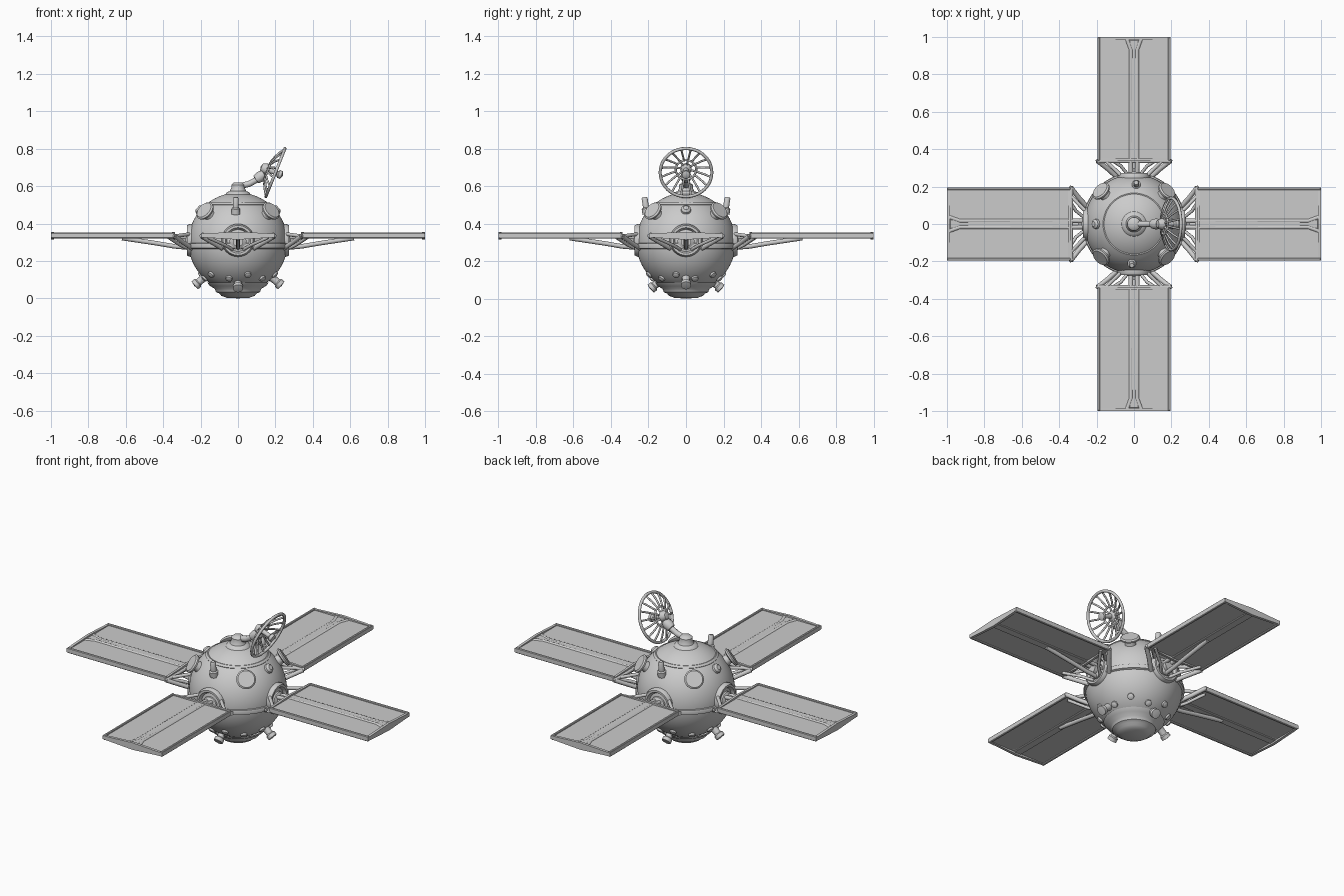
import bpy, bmesh, math
from mathutils import Vector, Matrix

if "Cube" in bpy.data.objects:
    bpy.data.objects.remove(bpy.data.objects["Cube"])

C = Vector((0, 0, 0.30))   # body centre
R = 0.265                  # body radius


def add(name, bm, smooth=True):
    bmesh.ops.recalc_face_normals(bm, faces=bm.faces[:])
    me = bpy.data.meshes.new(name)
    bm.to_mesh(me)
    bm.free()
    ob = bpy.data.objects.new(name, me)
    bpy.context.collection.objects.link(ob)
    if smooth:
        bpy.ops.object.select_all(action='DESELECT')
        ob.select_set(True)
        bpy.context.view_layer.objects.active = ob
        bpy.ops.object.shade_smooth_by_angle(angle=math.radians(40))
    return ob


def lathe(name, profile, loc=(0, 0, 0), direction=(0, 0, 1), steps=32):
    """Spin (radius, height) points about an axis."""
    bm = bmesh.new()
    vs = [bm.verts.new((r, 0, h)) for r, h in profile]
    es = [bm.edges.new(p) for p in zip(vs, vs[1:])]
    bmesh.ops.spin(bm, geom=vs + es, cent=(0, 0, 0), axis=(0, 0, 1),
                   angle=math.tau, steps=steps)
    bmesh.ops.remove_doubles(bm, verts=bm.verts[:], dist=1e-5)
    rot = Vector(direction).to_track_quat('Z', 'Y').to_matrix().to_4x4()
    bm.transform(Matrix.Translation(loc) @ rot)
    return add(name, bm)


def tube(name, pts, r, closed=False, res=2):
    """Round bar along a path, turned into a mesh."""
    cu = bpy.data.curves.new(name, 'CURVE')
    cu.dimensions = '3D'
    cu.bevel_depth, cu.bevel_resolution, cu.use_fill_caps = r, res, True
    sp = cu.splines.new('POLY')
    sp.points.add(len(pts) - 1)
    for p, co in zip(sp.points, pts):
        p.co = (*co, 1)
    sp.use_cyclic_u = closed
    ob = bpy.data.objects.new(name, cu)
    bpy.context.collection.objects.link(ob)
    bpy.ops.object.select_all(action='DESELECT')
    ob.select_set(True)
    bpy.context.view_layer.objects.active = ob
    bpy.ops.object.convert(target='MESH')
    ob = bpy.context.view_layer.objects.active
    bpy.ops.object.shade_smooth_by_angle(angle=math.radians(50))
    return ob


def box(name, lo, hi, bevel=0.003):
    lo, hi = Vector(lo), Vector(hi)
    bm = bmesh.new()
    bmesh.ops.create_cube(bm, size=1)
    bm.transform(Matrix.Translation((lo + hi) / 2) @ Matrix.Diagonal((*(hi - lo), 1)))
    if bevel:
        bmesh.ops.bevel(bm, geom=bm.edges[:], offset=bevel, segments=1, affect='EDGES')
    return add(name, bm, False)


def end_rail(name, x0, x1):
    """Shallow lens-shaped bar across the panel end."""
    prof = [(-0.196, 0.326), (0, 0.314), (0.196, 0.326), (0.196, 0.346), (0, 0.356), (-0.196, 0.346)]
    bm = bmesh.new()
    f = bm.faces.new([bm.verts.new((x0, y, z)) for y, z in prof])
    ext = bmesh.ops.extrude_face_region(bm, geom=[f])['geom']
    bmesh.ops.translate(bm, vec=(x1 - x0, 0, 0),
                        verts=[v for v in ext if isinstance(v, bmesh.types.BMVert)])
    return add(name, bm, False)


def spin_copies(parts, angles):
    """Repeat parts around the vertical axis."""
    for ob in parts:
        for a in angles:
            c = ob.copy()
            c.matrix_world = Matrix.Rotation(math.radians(a), 4, 'Z')
            bpy.context.collection.objects.link(c)


# Spherical body, seam band and fine upper seam
bm = bmesh.new()
bmesh.ops.create_uvsphere(bm, u_segments=64, v_segments=32, radius=R)
bm.transform(Matrix.Translation(C))
add("body_sphere", bm)
lathe("equator_band", [(0.258, 0.262), (0.273, 0.268), (0.275, 0.282), (0.272, 0.293), (0.26, 0.297)], steps=64)
lathe("upper_seam", [(0.172, 0.494), (0.177, 0.502), (0.166, 0.512), (0.155, 0.51)], steps=48)

# Bottom heat shield
lathe("heat_shield", [(0.165, 0.085), (0.15, 0.066), (0.125, 0.052), (0.118, 0.034), (0.1, 0.026),
                      (0.09, 0.014), (0.06, 0.003), (0, 0)], steps=48)

# One solar wing along +x
wing = [
    box("panel_sheet", (0.345, -0.187, 0.328), (0.99, 0.187, 0.343), 0),
    end_rail("panel_outer_rail", 0.984, 1.0),
    end_rail("panel_inner_rail", 0.338, 0.352),
    box("panel_centre_strip", (0.35, -0.024, 0.322), (0.985, 0.024, 0.347)),
    lathe("wing_collar", [(0.085, 0.235), (0.088, 0.257), (0.08, 0.274), (0.068, 0.274), (0.06, 0.262), (0.05, 0.235)],
          (0, 0, 0.31), (1, 0, 0)),
    lathe("wing_hinge", [(0.045, 0.25), (0.045, 0.27), (0.028, 0.28), (0.028, 0.3), (0, 0.3)],
          (0, 0, 0.305), (1, 0, 0), 20),
    tube("under_brace", [(0.25, 0, 0.27), (0.34, 0, 0.278), (0.44, 0, 0.295), (0.62, 0, 0.322)], 0.012),
    tube("wing_cross_bar", [(0.345, -0.198, 0.336), (0.335, -0.19, 0.334), (0.335, 0.19, 0.334),
                            (0.345, 0.198, 0.336)], 0.01),
]
for s in (-1, 1):
    wing += [
        box("panel_side_rail", (0.34, min(s * 0.182, s * 0.196), 0.321), (0.998, max(s * 0.182, s * 0.196), 0.351)),
        tube("panel_spar", [(0.27, s * 0.016, 0.325), (0.36, s * 0.018, 0.336), (0.93, s * 0.016, 0.338),
                            (0.985, s * 0.036, 0.338)], 0.012),
        tube("outer_strut", [(0.338, s * 0.195, 0.332), (0.295, s * 0.14, 0.3), (0.245, s * 0.085, 0.268)], 0.013),
        tube("inner_strut", [(0.338, s * 0.15, 0.332), (0.25, s * 0.06, 0.345)], 0.01),
        tube("lower_strut", [(0.37, s * 0.16, 0.325), (0.31, s * 0.07, 0.285), (0.26, s * 0.03, 0.262)], 0.009),
    ]
spin_copies(wing, (90, 180, 270))

# Round sensor plates on stalks at the four upper diagonals
n = Vector((1, 1, 0.95)).normalized()
plate = [lathe("sensor_plate", [(0, 0.285), (0.04, 0.288), (0.052, 0.293), (0.054, 0.303), (0.046, 0.31), (0, 0.31)], C, n),
         lathe("sensor_stalk", [(0.034, 0.25), (0.028, 0.275), (0.028, 0.29)], C, n, 20)]
spin_copies(plate, (90, 180, 270))

# Upper posts, front and back, and low lugs on the sides
post = [lathe("upper_post", [(0.024, 0), (0.024, 0.03), (0.016, 0.036), (0.016, 0.085), (0.011, 0.092), (0, 0.092)],
              (-0.012, -0.208, 0.45), (0, -0.15, 1), 16)]
spin_copies(post, (180,))
lug = [lathe("side_lug", [(0.03, 0.25), (0.026, 0.275), (0.014, 0.285), (0, 0.285)], C, (1, 0, 0.85), 12)]
spin_copies(lug, (180,))

# Thruster feet: longer pair on the sides, shorter pair front and back
foot_profile = [(0.026, 0), (0.02, 0.03), (0.02, 0.06), (0.027, 0.066), (0.027, 0.086), (0, 0.09)]
feet = [lathe("side_foot", foot_profile, (0.165, 0, 0.125), (1, 0, -0.85), 16)]
feet.append(lathe("front_foot", foot_profile, (0, -0.122, 0.108), (0, -1, -0.85), 16))
spin_copies(feet, (180,))

# Small fittings around the lower half
for i in range(12):
    a = math.radians(30 * i + 15)
    d = (math.cos(a), math.sin(a), -0.85 if i % 2 else -1.05)
    lathe("lower_fitting", [(0.02, 0.255), (0.018, 0.274), (0.01, 0.278), (0, 0.278)], C, d, 10)

# Top turret and antenna arm
lathe("top_turret", [(0.07, 0.55), (0.06, 0.567), (0.044, 0.573), (0.036, 0.59), (0.036, 0.607), (0.024, 0.618), (0, 0.62)])
tube("antenna_arm", [(0, 0, 0.598), (0.06, 0, 0.612), (0.11, 0, 0.64), (0.15, 0, 0.69)], 0.017, res=3)
lathe("arm_joint", [(0, -0.03), (0.024, -0.026), (0.03, 0), (0.024, 0.026), (0, 0.03)], (0.118, 0, 0.65), (1, 0, 0.7), 16)

# Open dish: rim, inner ring, ribs, hub and feed
D = Vector((0.2, 0, 0.672))
N = Vector((0.93, 0, -0.37)).normalized()
U = Vector((0, 1, 0))
V = N.cross(U)
RIM = 0.138


def on_dish(r, a):
    h = -0.05 * (1 - (r / RIM) ** 2)
    return D + N * h + (U * math.cos(a) + V * math.sin(a)) * r


def ring(name, r, thick, k=40):
    return tube(name, [on_dish(r, math.tau * i / k) for i in range(k)], thick, True)


ring("dish_rim", RIM, 0.0085)
ring("dish_inner_ring", 0.055, 0.006, 24)
for i in range(16):
    a = math.tau * (i + 0.5) / 16
    r0 = 0.02 if i % 2 else 0.055
    tube("dish_rib", [on_dish(r0 + (RIM - r0) * t / 3, a) for t in range(4)], 0.0055)
lathe("dish_hub", [(0, -0.085), (0.02, -0.08), (0.03, -0.06), (0.03, -0.045), (0.014, -0.035), (0.012, 0.01),
                   (0.022, 0.018), (0.022, 0.035), (0, 0.044)], D, N, 20)
